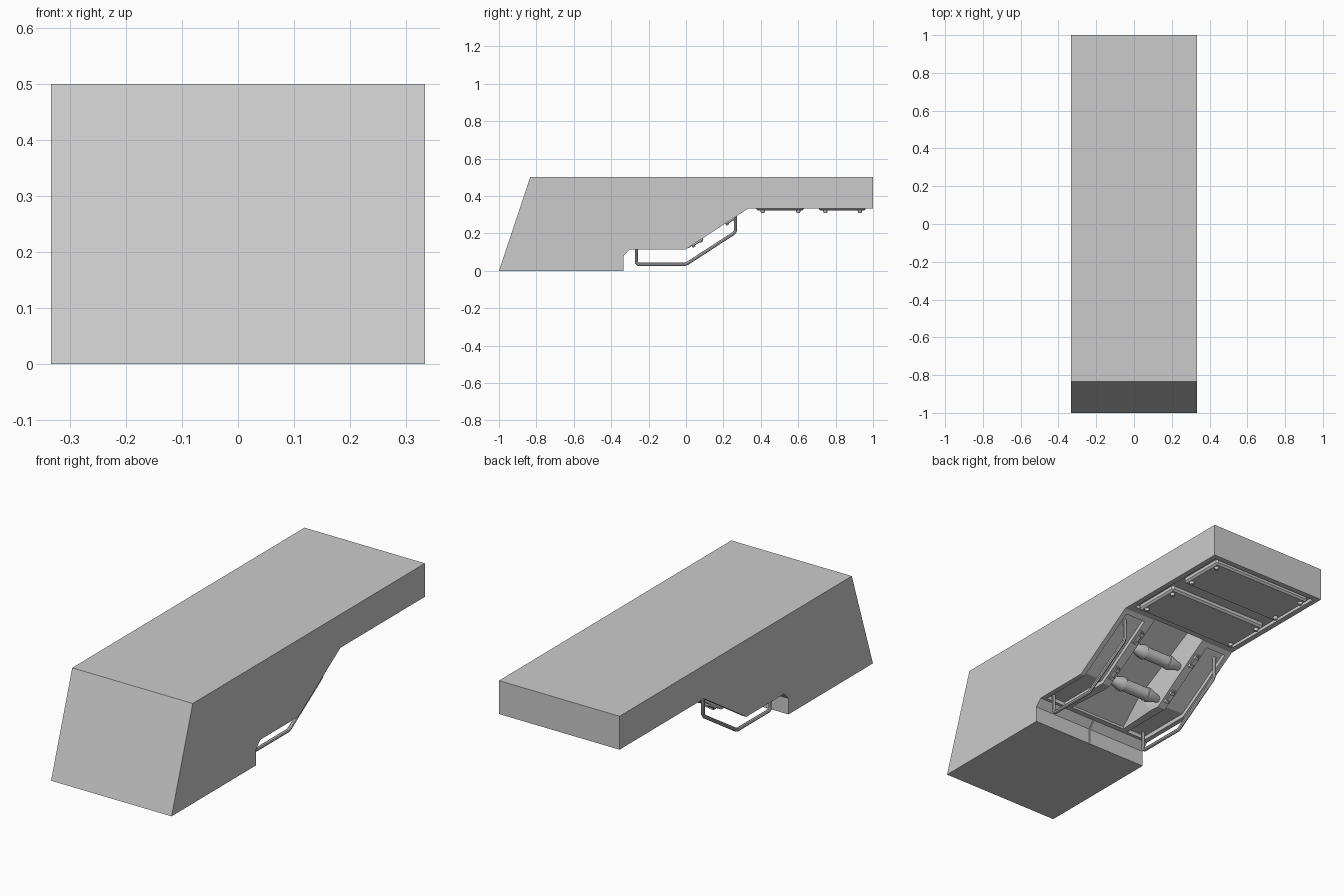
import bpy, bmesh
from math import pi, atan2
from mathutils import Matrix, Vector

if "Cube" in bpy.data.objects:
    bpy.data.objects.remove(bpy.data.objects["Cube"])


def make(name, bm):
    bmesh.ops.recalc_face_normals(bm, faces=bm.faces)
    me = bpy.data.meshes.new(name)
    bm.to_mesh(me)
    bm.free()
    ob = bpy.data.objects.new(name, me)
    bpy.context.collection.objects.link(ob)
    return ob


def prism(name, pts, x0, x1):
    """Extrude a (y, z) profile from x0 to x1."""
    bm = bmesh.new()
    a = [bm.verts.new((x0, y, z)) for y, z in pts]
    b = [bm.verts.new((x1, y, z)) for y, z in pts]
    bm.faces.new(a)
    bm.faces.new(b[::-1])
    n = len(pts)
    for i in range(n):
        j = (i + 1) % n
        bm.faces.new((a[i], b[i], b[j], a[j]))
    return make(name, bm)


def box(name, c, s, tilt=0, bevel=0):
    bm = bmesh.new()
    m = Matrix.Translation(c) @ Matrix.Rotation(tilt, 4, 'X') @ Matrix.Diagonal((*s, 1))
    bmesh.ops.create_cube(bm, size=1, matrix=m)
    if bevel:
        bmesh.ops.bevel(bm, geom=bm.edges[:], offset=bevel, segments=1, affect='EDGES')
    return make(name, bm)


def tapered_cut(pts):
    """Symmetric cutter whose half width varies along a (y, z, w) profile."""
    bm = bmesh.new()
    a = [bm.verts.new((-w, y, z)) for y, z, w in pts]
    b = [bm.verts.new((w, y, z)) for y, z, w in pts]
    bm.faces.new(a)
    bm.faces.new(b[::-1])
    n = len(pts)
    for i in range(n):
        j = (i + 1) % n
        bm.faces.new((a[i], b[i], b[j], a[j]))
    bmesh.ops.triangulate(bm, faces=bm.faces[:])
    return make("cavity_cutter", bm)


def cut(ob, cutter):
    mod = ob.modifiers.new("cut", 'BOOLEAN')
    mod.operation = 'DIFFERENCE'
    mod.solver = 'EXACT'
    mod.object = cutter
    bpy.context.view_layer.objects.active = ob
    bpy.ops.object.modifier_apply(modifier=mod.name)
    bpy.data.objects.remove(cutter)


def lathe_x(name, prof, loc, seg=20):
    """Revolve (x, radius) pairs around the x axis."""
    bm = bmesh.new()
    rings = []
    for x, r in prof:
        ring = [bm.verts.new(Vector(loc) + Matrix.Rotation(2 * pi * k / seg, 3, 'X') @ Vector((x, 0, r)))
                for k in range(seg)]
        rings.append(ring)
    for p, q in zip(rings, rings[1:]):
        for k in range(seg):
            j = (k + 1) % seg
            bm.faces.new((p[k], p[j], q[j], q[k]))
    bm.faces.new(rings[0])
    bm.faces.new(rings[-1][::-1])
    ob = make(name, bm)
    smooth(ob)
    return ob


def smooth(ob):
    bpy.ops.object.select_all(action='DESELECT')
    ob.select_set(True)
    bpy.context.view_layer.objects.active = ob
    bpy.ops.object.shade_smooth_by_angle(angle=0.6)


# Main hull from its side profile
body = prism("hull", [(-1, 0), (-.833, .5), (1, .5), (1, .333), (.333, .333),
                      (0, .115), (-.3, .115), (-.333, .08), (-.333, 0)], -.333, .333)

# Central cavity with sloping walls
cut(body, tapered_cut([(-.29, .05, .165), (-.27, .125, .16), (-.12, .21, .13),
                       (.27, .42, .13), (.34, .34, .15), (.345, .25, .165), (.02, .03, .165)]))

# Recessed side channels and the long recess of the overhang
tilt = atan2(.218, .333)
for s in (-1, 1):
    cut(body, prism("channel_cutter", [(-.285, .05), (-.285, .135), (-.006, .135),
                                       (.305, .339), (.325, .27), (.02, .05)], s * .195, s * .308))
cut(body, box("overhang_cutter", (0, .672, .3), (.61, .60, .1)))
cut(body, box("seam_cutter", (0, -.32, .06), (.005, .04, .13)))

# Two bevelled access panels with corner bolts
for name, y0, y1 in (("rear_panel", .71, .96), ("middle_panel", .375, .63)):
    box(name, (0, (y0 + y1) / 2, .338), (.57, y1 - y0, .034), bevel=.009)
    for y in (y0 + .035, y1 - .03):
        for x in (-.262, .262):
            bm = bmesh.new()
            bmesh.ops.create_cone(bm, cap_ends=True, segments=12, radius1=.009, radius2=.013,
                                  depth=.016, matrix=Matrix.Translation((x, y, .316)))
            make("panel_bolt", bm)

# Bent hand rails under both side channels
path = [(-.265, .14), (-.265, .045), (-.255, .035), (-.005, .035), (.008, .04),
        (.255, .2), (.265, .215), (.265, .32)]
for s in (-1, 1):
    cu = bpy.data.curves.new("hand_rail", 'CURVE')
    cu.dimensions = '3D'
    cu.bevel_depth = .009
    cu.bevel_resolution = 2
    cu.use_fill_caps = True
    sp = cu.splines.new('POLY')
    sp.points.add(len(path) - 1)
    for p, (y, z) in zip(sp.points, path):
        p.co = (s * .28, y, z, 1)
    rail = bpy.data.objects.new("hand_rail", cu)
    bpy.context.collection.objects.link(rail)
    bpy.ops.object.select_all(action='DESELECT')
    rail.select_set(True)
    bpy.context.view_layer.objects.active = rail
    bpy.ops.object.convert(target='MESH')
    smooth(bpy.context.view_layer.objects.active)

    # Small latch brackets along the cavity edge
    for y in (.06, .24):
        z = .115 + .655 * y
        box("latch_plate", (s * .178, y, z), (.028, .07, .018), tilt, .003)
        for d in (-.02, .02):
            box("latch_tab", (s * .172, y + d, z + .655 * d - .008), (.02, .016, .016), tilt)

# Two spindles spanning the cavity
for y, z in ((.16, .262), (0, .155)):
    lathe_x("spindle", [(-.155, .016), (-.13, .022), (-.085, .036), (-.07, .036), (-.068, .031),
                        (.068, .031), (.07, .036), (.085, .036), (.13, .022), (.155, .016)], (0, y, z))
